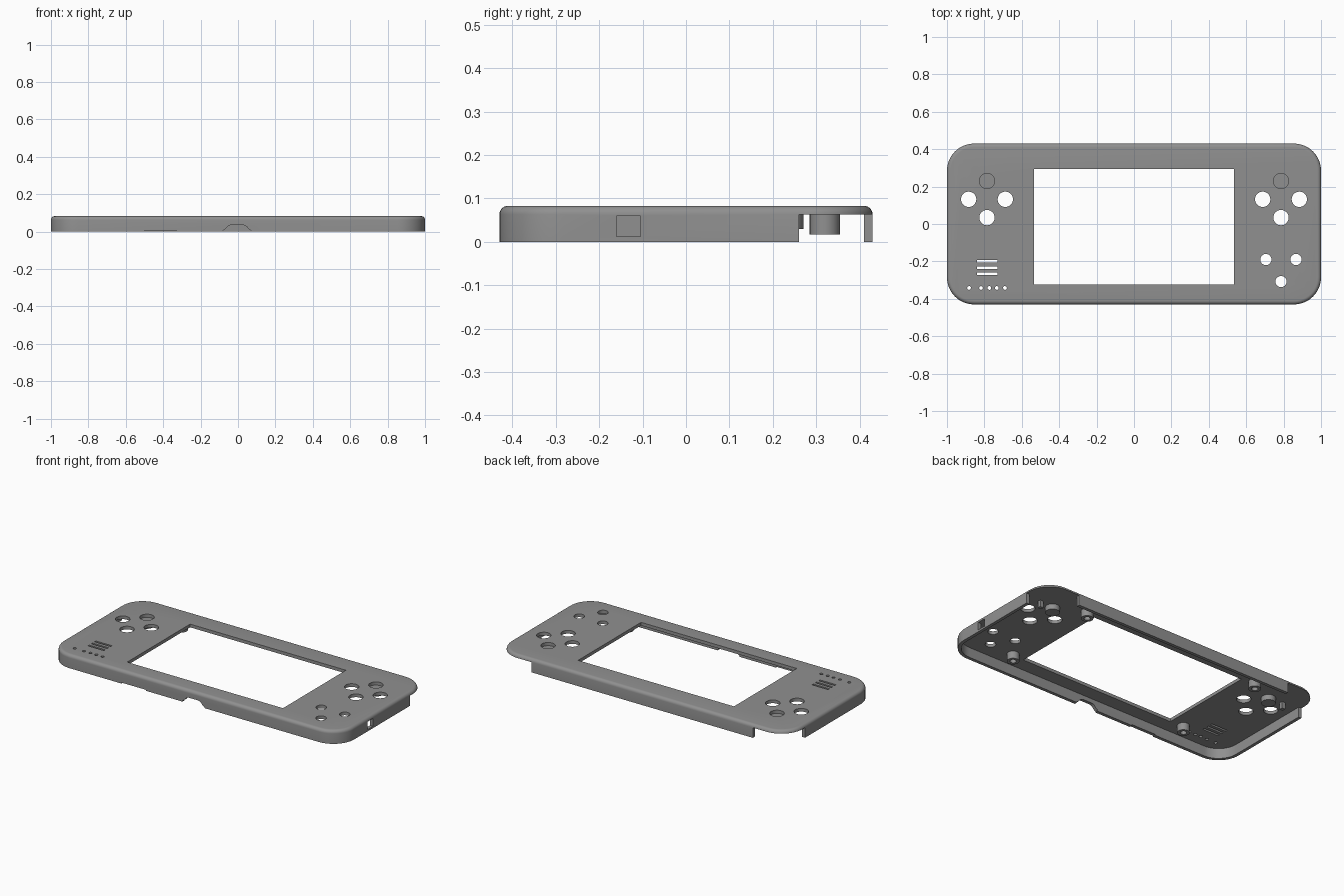
import bpy, bmesh, math
from mathutils import Matrix, Vector

cube = bpy.data.objects.get("Cube")
if cube:
    bpy.data.objects.remove(cube, do_unlink=True)

HX, HY, TOP, UNDER, WALL, CORNER, FILLET = 1.0, 0.43, 0.083, 0.063, 0.02, 0.145, 0.02

grey = bpy.data.materials.new("shell grey")
grey.use_nodes = True
COLOR = (0.28, 0.28, 0.28, 1)
grey.diffuse_color = COLOR
grey.node_tree.nodes["Principled BSDF"].inputs["Base Color"].default_value = COLOR


def make_object(name, bm):
    bmesh.ops.recalc_face_normals(bm, faces=bm.faces)
    mesh = bpy.data.meshes.new(name)
    bm.to_mesh(mesh)
    bm.free()
    mesh.materials.append(grey)
    obj = bpy.data.objects.new(name, mesh)
    bpy.context.collection.objects.link(obj)
    return obj


def rounded_ring(bm, inset, z, steps=12):
    """Rounded rectangle of vertices, inset from the outer outline."""
    r, verts = CORNER - inset, []
    for k, (sx, sy) in enumerate([(1, 1), (-1, 1), (-1, -1), (1, -1)]):
        for i in range(steps + 1):
            a = math.pi / 2 * (k + i / steps)
            verts.append(bm.verts.new((sx * (HX - CORNER) + r * math.cos(a),
                                       sy * (HY - CORNER) + r * math.sin(a), z)))
    return verts


def box(bm, x0, x1, y0, y1, z0, z1):
    m = Matrix.LocRotScale(Vector(((x0 + x1) / 2, (y0 + y1) / 2, (z0 + z1) / 2)),
                           None, Vector((x1 - x0, y1 - y0, z1 - z0)))
    bmesh.ops.create_cube(bm, size=1, matrix=m)


def hole(bm, x, y, r, sides=32):
    bmesh.ops.create_cone(bm, cap_ends=True, segments=sides, radius1=r, radius2=r,
                          depth=0.1, matrix=Matrix.Translation((x, y, 0.08)))


# Hollow shell: inner roof, inner wall, outer wall, rounded top edge
bm = bmesh.new()
profile = [(WALL, UNDER), (WALL, 0), (0, 0)]
for i in range(7):
    a = math.pi / 2 * i / 6
    profile.append((FILLET * (1 - math.cos(a)), TOP - FILLET * (1 - math.sin(a))))
rings = [rounded_ring(bm, d, z) for d, z in profile]
for lower, upper in zip(rings, rings[1:]):
    for i in range(len(lower)):
        j = (i + 1) % len(lower)
        bm.faces.new((lower[i], lower[j], upper[j], upper[i]))
bm.faces.new(rings[0])
bm.faces.new(rings[-1])
shell = make_object("front_shell", bm)

# Cutters: screen window, buttons, speaker slots, indicator holes
bm = bmesh.new()
box(bm, -0.535, 0.535, -0.323, 0.294, 0.03, 0.13)
for side in (-1, 1):
    for dx, dy in [(0, 1), (0, -1), (1, 0), (-1, 0)]:
        hole(bm, side * 0.786 + dx * 0.098, 0.132 + dy * 0.098, 0.041)
    # Open back corners for the shoulder buttons
    box(bm, *sorted((side * 0.76, side * 1.1)), 0.26, 0.5, -0.1, UNDER)
for x, y in [(0.705, -0.19), (0.866, -0.19), (0.786, -0.308)]:
    hole(bm, x, y, 0.03)
for y in (-0.2, -0.233, -0.266):
    box(bm, -0.84, -0.73, y - 0.0065, y + 0.0065, 0.03, 0.13)
for x in (-0.882, -0.818, -0.773, -0.733, -0.69):
    hole(bm, x, -0.342, 0.01, 16)
# Side switch opening and shallow front slot
box(bm, 0.9, 1.1, -0.16, -0.105, 0.012, 0.06)
box(bm, -0.5, -0.33, -0.5, -0.38, -0.05, 0.006)
# Arched port notch in the front wall
arch = [(-0.08, -0.05), (-0.08, 0.006), (-0.067, 0.014), (-0.056, 0.028), (-0.04, 0.036),
        (0.03, 0.036), (0.046, 0.028), (0.057, 0.014), (0.07, 0.006), (0.07, -0.05)]
face = bm.faces.new([bm.verts.new((x, -0.5, z)) for x, z in arch])
out = bmesh.ops.extrude_face_region(bm, geom=[face], use_keep_orig=True)
bmesh.ops.translate(bm, vec=(0, 0.12, 0),
                    verts=[v for v in out["geom"] if isinstance(v, bmesh.types.BMVert)])
cutter = make_object("opening_cutter", bm)
cutter.hide_render = True

cut = shell.modifiers.new("openings", "BOOLEAN")
cut.operation, cut.solver, cut.object = "DIFFERENCE", "EXACT", cutter
bpy.context.view_layer.objects.active = shell
shell.select_set(True)
bpy.ops.object.modifier_apply(modifier="openings")
bpy.data.objects.remove(cutter, do_unlink=True)
parts = [shell]

# Screw bosses: turned tubes with a blind hole
boss_profile = [(0, 0.055), (0.018, 0.055), (0.018, 0.017), (0.035, 0.017), (0.035, 0.065)]
for label, x, y in [("back_left", 0.61, 0.32), ("back_right", -0.61, 0.32),
                    ("front_left", 0.62, -0.31), ("front_right", -0.62, -0.31)]:
    bm = bmesh.new()
    vs = [bm.verts.new((r, 0, z)) for r, z in boss_profile]
    edges = [bm.edges.new(pair) for pair in zip(vs, vs[1:])]
    bmesh.ops.spin(bm, geom=vs + edges, axis=(0, 0, 1), cent=(0, 0, 0),
                   angle=2 * math.pi, steps=28, use_duplicate=False)
    bmesh.ops.remove_doubles(bm, verts=bm.verts, dist=0.0001)
    bmesh.ops.contextual_create(bm, geom=[e for e in bm.edges if e.is_boundary])
    bmesh.ops.translate(bm, vec=(x, y, 0), verts=bm.verts)
    parts.append(make_object(label + "_screw_boss", bm))

# Small locating posts beside the direction buttons
for label, side in (("left", 1), ("right", -1)):
    bm = bmesh.new()
    box(bm, side * 0.88 - 0.012, side * 0.88 + 0.012, 0.228, 0.25, 0.022, 0.065)
    parts.append(make_object(label + "_locating_post", bm))

# Smooth rounded surfaces, keep hard edges
for obj in parts:
    obj.select_set(True)
bpy.ops.object.shade_smooth_by_angle(angle=math.radians(30))
